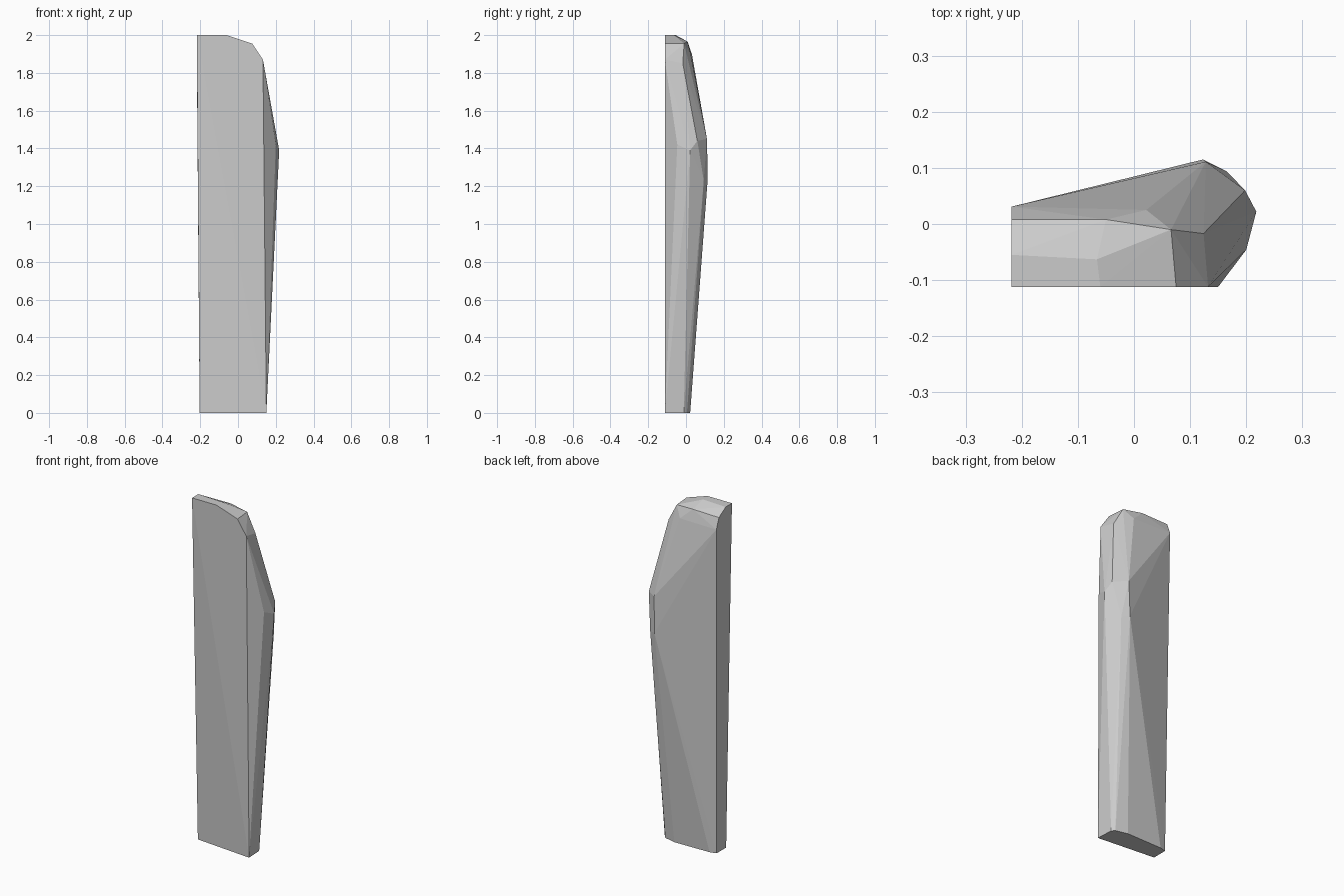
import bpy, bmesh

# Key corners of a faceted, roughly hewn slab, grouped by level; the hull gives its flat faces
base = [(-0.203, -0.08, 0), (0.15, -0.112, 0), (0.145, -0.012, 0),
        (0.13, 0.005, 0), (0.06, 0.022, 0), (-0.165, 0.018, 0), (-0.203, 0.008, 0)]
bulge = [(0.2, -0.046, 1.42), (0.218, 0.022, 1.39), (0.198, 0.06, 1.44),
         (0.128, 0.111, 1.45), (0.123, 0.115, 1.24), (0.165, 0.094, 1.23)]
shoulder = [(0.132, -0.112, 1.87), (0.124, -0.017, 1.85), (0.066, -0.01, 1.955),
            (0.075, -0.112, 1.955), (0.022, 0.025, 1.9), (-0.218, 0.031, 1.9)]
crown = [(-0.218, -0.112, 2), (-0.06, -0.112, 2), (-0.066, -0.063, 2),
         (-0.218, -0.055, 2), (-0.218, 0.008, 1.962), (-0.05, 0.008, 1.966)]

# Slab body
bm = bmesh.new()
for co in base + bulge + shoulder + crown:
    bm.verts.new(co)
res = bmesh.ops.convex_hull(bm, input=bm.verts[:])
loose = [v for v in bm.verts if not v.link_faces]
bmesh.ops.delete(bm, geom=loose, context='VERTS')
bmesh.ops.dissolve_limit(bm, angle_limit=0.01, verts=bm.verts[:], edges=bm.edges[:])
bmesh.ops.recalc_face_normals(bm, faces=bm.faces[:])
mesh = bpy.data.meshes.new("stone_slab")
bm.to_mesh(mesh)
bm.free()
slab = bpy.data.objects.new("stone_slab", mesh)
bpy.context.collection.objects.link(slab)
